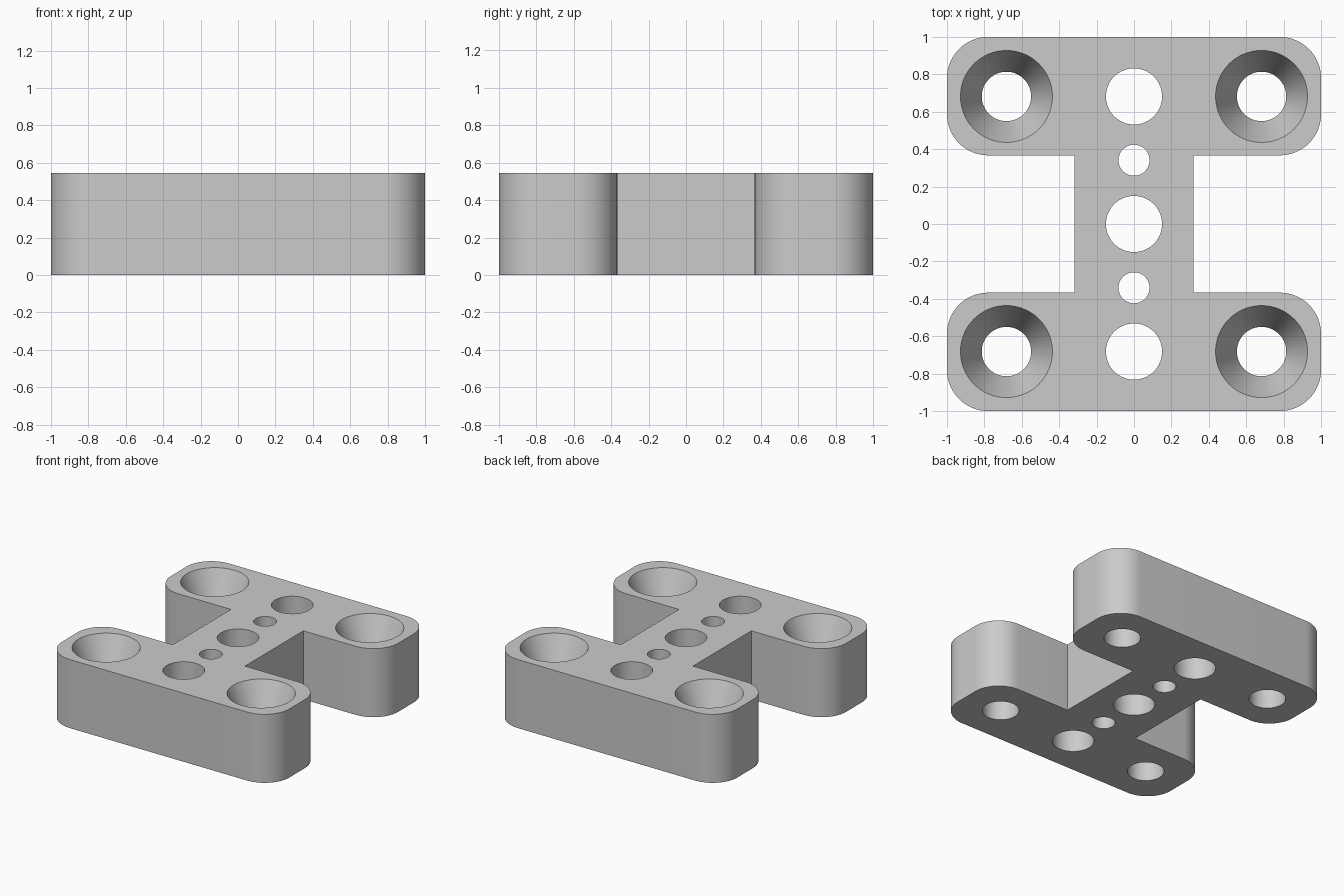
import bpy, bmesh, math

HEIGHT = 0.545
ARM_INNER = 0.367   # inner edge of the cross arms in y
WEB = 0.318         # half width of the middle web
CORNER = 0.22       # arm corner radius
SEGMENTS = 64

if "Cube" in bpy.data.objects:
    bpy.data.objects.remove(bpy.data.objects["Cube"], do_unlink=True)

grey = bpy.data.materials.new("plain grey")
grey.use_nodes = True
colour = (0.6, 0.6, 0.6, 1)
grey.diffuse_color = colour
grey.node_tree.nodes["Principled BSDF"].inputs["Base Color"].default_value = colour


def make_object(name, bm):
    bmesh.ops.recalc_face_normals(bm, faces=bm.faces)
    mesh = bpy.data.meshes.new(name)
    bm.to_mesh(mesh)
    bm.free()
    mesh.materials.append(grey)
    obj = bpy.data.objects.new(name, mesh)
    bpy.context.collection.objects.link(obj)
    return obj


def arc(cx, cy, start, steps=16):
    """Quarter circle, anticlockwise from the start angle."""
    angles = [math.radians(start + 90 * i / steps) for i in range(steps + 1)]
    return [(cx + CORNER * math.cos(a), cy + CORNER * math.sin(a)) for a in angles]


def add_lathe(bm, x, y, profile):
    """Closed turned solid from (radius, height) pairs."""
    rings = []
    for r, z in profile:
        rings.append([bm.verts.new((x + r * math.cos(2 * math.pi * i / SEGMENTS),
                                    y + r * math.sin(2 * math.pi * i / SEGMENTS), z))
                      for i in range(SEGMENTS)])
    for low, high in zip(rings, rings[1:]):
        for i in range(SEGMENTS):
            j = (i + 1) % SEGMENTS
            bm.faces.new((low[i], low[j], high[j], high[i]))
    bm.faces.new(rings[0][::-1])
    bm.faces.new(rings[-1])


# Plate: right half of the outline, then the same turned half a circle
half = [(WEB, -ARM_INNER), (WEB, ARM_INNER)]
half += arc(1 - CORNER, ARM_INNER + CORNER, -90)
half += arc(1 - CORNER, 1 - CORNER, 0)
lower = arc(1 - CORNER, -1 + CORNER, -90) + arc(1 - CORNER, -ARM_INNER - CORNER, 0)
half = lower + half
outline = half + [(-x, -y) for x, y in half]

bm = bmesh.new()
base = bm.faces.new([bm.verts.new((x, y, 0)) for x, y in outline])
top = bmesh.ops.extrude_face_region(bm, geom=[base], use_keep_orig=True)
bmesh.ops.translate(bm, vec=(0, 0, HEIGHT),
                    verts=[v for v in top["geom"] if isinstance(v, bmesh.types.BMVert)])
plate = make_object("mounting_plate", bm)

# Hole cutters: middle row of plain holes, countersunk holes at the corners
bm = bmesh.new()
for y, r in ((-0.682, 0.15), (-0.341, 0.083), (0, 0.15), (0.341, 0.083), (0.682, 0.15)):
    add_lathe(bm, 0, y, [(r, -0.1), (r, HEIGHT + 0.1)])
bore, sink, depth = 0.132, 0.246, 0.27
over = 0.1
flare = sink + (sink - bore) * over / depth
for x in (-0.682, 0.682):
    for y in (-0.682, 0.682):
        add_lathe(bm, x, y, [(bore, -over), (bore, HEIGHT - depth), (flare, HEIGHT + over)])
cutter = make_object("hole_cutter", bm)
cutter.hide_render = True

cut = plate.modifiers.new("holes", 'BOOLEAN')
cut.operation = 'DIFFERENCE'
cut.solver = 'EXACT'
cut.object = cutter

# Apply the cut and smooth the round walls
bpy.ops.object.select_all(action='DESELECT')
plate.select_set(True)
bpy.context.view_layer.objects.active = plate
bpy.ops.object.modifier_apply(modifier=cut.name)
bpy.data.objects.remove(cutter, do_unlink=True)
bpy.ops.object.shade_smooth_by_angle(angle=math.radians(20))
